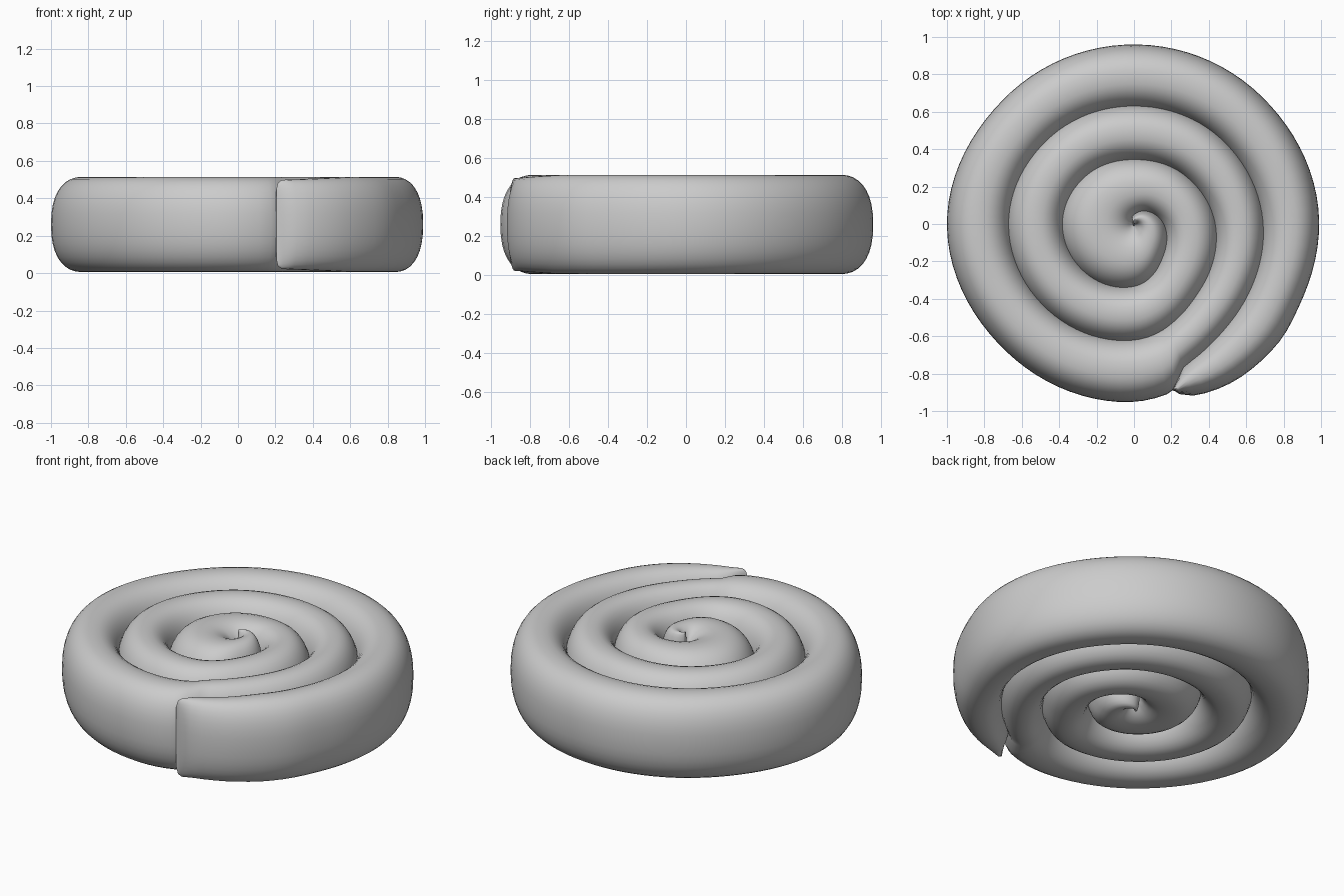
import bpy, bmesh, math

cube = bpy.data.objects.get("Cube")
if cube:
    bpy.data.objects.remove(cube)

# Radius of the seam spiral by angle in degrees; a turn of the roll lies
# between the seam at its own angle and the seam one full turn earlier.
SEAM = [(-437, .915), (-434, .955), (-428, .98), (-415, .998), (-400, 1.0), (-384, .985),
        (-360, .99), (-315, .965), (-270, .96), (-225, .965), (-180, 1.0),
        (-135, .965), (-95, .955), (-77, .92), (-72, .82), (-63, .78), (-48, .74),
        (-30, .715), (0, .69), (45, .65), (90, .63), (135, .645), (180, .67),
        (225, .65), (270, .62), (315, .50), (360, .435), (405, .375), (450, .345),
        (495, .365), (540, .385), (585, .37), (630, .335), (675, .225), (720, .155),
        (765, .09), (810, .04), (850, .015), (900, 0), (1200, 0)]
START, STOP, STEP = -437 + 360, 1190, 4
HEIGHT, SIDES, OVERLAP = .51, 36, .015


def slope(i):
    return (SEAM[i + 1][1] - SEAM[i][1]) / (SEAM[i + 1][0] - SEAM[i][0])


def tangent(i):
    """Tangent that never overshoots the seam points."""
    if i == 0 or i == len(SEAM) - 1:
        return 0
    a, b = slope(i - 1), slope(i)
    return 2 * a * b / (a + b) if a * b > 0 else 0


def seam(angle):
    i = max(k for k in range(len(SEAM) - 1) if SEAM[k][0] <= angle)
    (a0, r0), (a1, r1) = SEAM[i], SEAM[i + 1]
    w = a1 - a0
    t = (angle - a0) / w
    s = t * t * (3 - 2 * t)
    return (r0 + (r1 - r0) * s + w * tangent(i) * t * (1 - t) ** 2
            - w * tangent(i + 1) * t * t * (1 - t))


def rounded(v, power):
    return math.copysign(abs(v) ** power, v)


def ring(bm, angle, shrink=1.0):
    """One upright rounded section of the roll."""
    ramp = min(1, max(0, (angle - START) / 30))
    inner = seam(angle) - OVERLAP
    outer = seam(angle - 360) + (OVERLAP if angle > START + 360 else 0)
    mid, half = (inner + outer) / 2, (outer - inner) / 2 * shrink
    tall = HEIGHT / 2 * shrink * (.93 + .07 * ramp)
    c, s = math.cos(math.radians(angle)), math.sin(math.radians(angle))
    verts = []
    for k in range(SIDES):
        u = 2 * math.pi * k / SIDES
        r = mid + half * rounded(math.cos(u), .85)
        z = HEIGHT / 2 + .005 + tall * rounded(math.sin(u), .85)
        verts.append(bm.verts.new((r * c, r * s, z)))
    return verts


# Coiled roll, swept from the outer end to the tip in the centre
bm = bmesh.new()
rings = [ring(bm, START, .8), ring(bm, START + .6, .94)]
angle = START + 2
while angle < STOP:
    rings.append(ring(bm, angle))
    angle += STEP
for a, b in zip(rings, rings[1:]):
    for k in range(SIDES):
        n = (k + 1) % SIDES
        bm.faces.new((a[k], a[n], b[n], b[k]))
bm.faces.new(rings[0])
bm.faces.new(rings[-1])
bmesh.ops.recalc_face_normals(bm, faces=bm.faces)
mesh = bpy.data.meshes.new("coiled_roll")
bm.to_mesh(mesh)
bm.free()
roll = bpy.data.objects.new("coiled_roll", mesh)
bpy.context.collection.objects.link(roll)

# Plain grey surface
grey = bpy.data.materials.new("light_grey")
grey.use_nodes = True
grey.diffuse_color = (.6, .6, .6, 1)
grey.node_tree.nodes["Principled BSDF"].inputs["Base Color"].default_value = (.6, .6, .6, 1)
mesh.materials.append(grey)

bpy.context.view_layer.objects.active = roll
roll.select_set(True)
bpy.ops.object.shade_smooth_by_angle(angle=math.radians(50))
